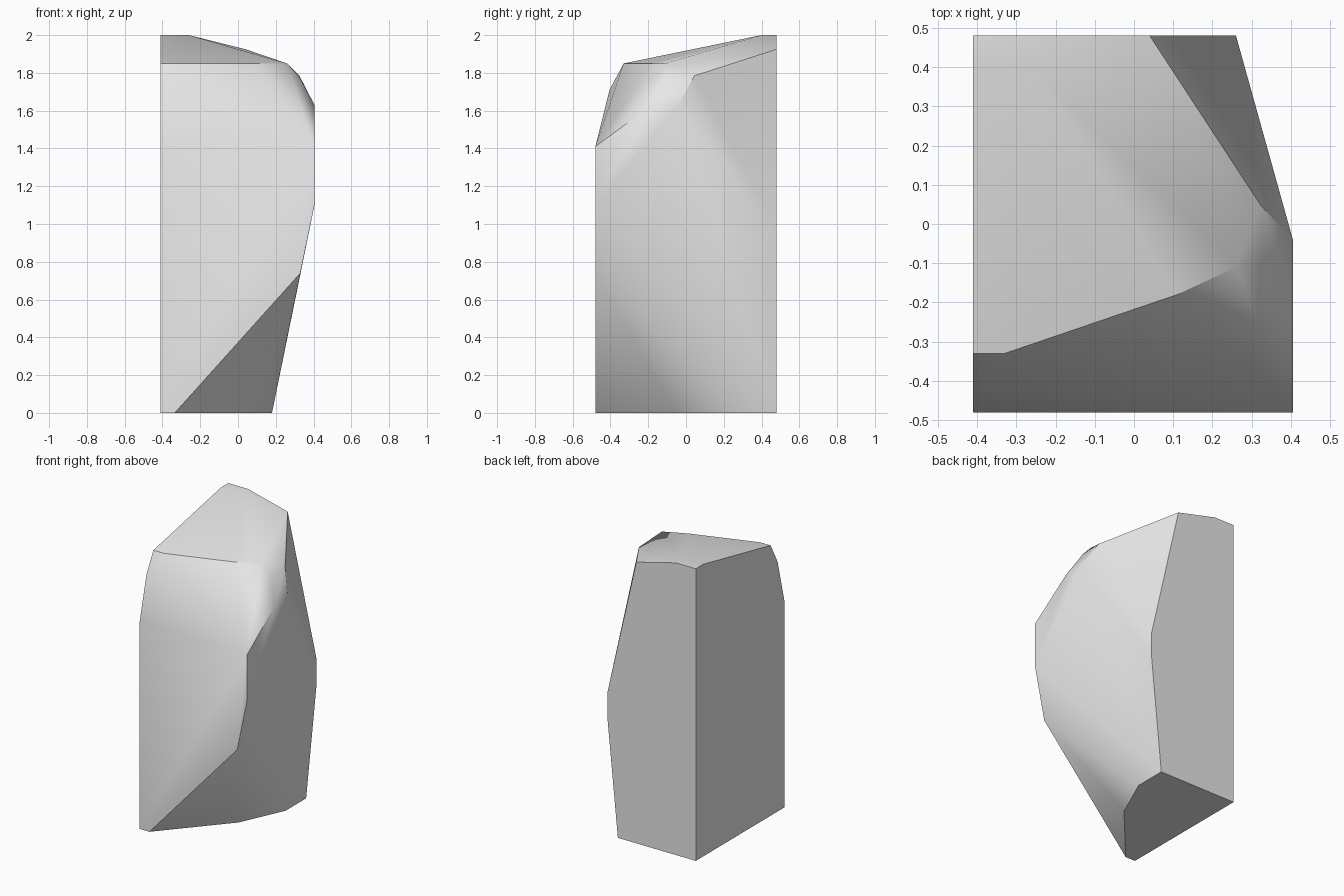
import bpy
import bmesh
import math

default_cube = bpy.data.objects.get("Cube")
if default_cube:
    bpy.data.objects.remove(default_cube, do_unlink=True)

LEFT, RIGHT = -0.41, 0.405      # flat side and widest point
FRONT, BACK = -0.48, 0.48       # flat front and flat back


def stone_material():
    material = bpy.data.materials.new("stone grey")
    colour = (0.8, 0.8, 0.8, 1.0)
    material.use_nodes = True
    material.diffuse_color = colour
    shader = next(n for n in material.node_tree.nodes if n.type == "BSDF_PRINCIPLED")
    shader.inputs["Base Color"].default_value = colour
    return material


def hull_object(name, corners, material):
    """Wrap the chiselled corners in a convex skin with clean flat facets."""
    bm = bmesh.new()
    for corner in corners:
        bm.verts.new(corner)
    result = bmesh.ops.convex_hull(bm, input=bm.verts[:], use_existing_faces=False)
    spare = {e for e in result["geom_interior"] + result["geom_unused"]
             if isinstance(e, bmesh.types.BMVert) and e.is_valid}
    bmesh.ops.delete(bm, geom=list(spare), context="VERTS")
    bmesh.ops.dissolve_limit(bm, angle_limit=math.radians(0.5),
                             verts=bm.verts[:], edges=bm.edges[:])
    bmesh.ops.recalc_face_normals(bm, faces=bm.faces[:])
    mesh = bpy.data.meshes.new(name)
    bm.to_mesh(mesh)
    bm.free()
    mesh.materials.append(material)
    obj = bpy.data.objects.new(name, mesh)
    bpy.context.collection.objects.link(obj)
    return obj


# Footprint, with the front right corner cut away
footprint = [(x, y, 0) for x, y in (
    (LEFT, BACK), (LEFT, FRONT), (-0.335, FRONT),
    (0.04, -0.05), (0.18, 0.26), (0.18, BACK))]

# Flat front slab and flat back slab, as x and z outlines
front_slab = [(x, FRONT, z) for x, z in (
    (LEFT, 1.41), (RIGHT, 1.41), (RIGHT, 1.1), (0.33, 0.74))]
back_slab = [(x, BACK, z) for x, z in (
    (LEFT, 2), (-0.26, 2), (0.04, 1.925), (0.26, 0.97), (0.26, 0.81))]

# Level front rim of the sloping top, and the crest behind it
top_rim = [(x, y, 1.85) for x, y in (
    (LEFT, -0.33), (-0.33, -0.33), (0.11, -0.18), (0.26, -0.11))]
crest = [(x, 0.4, 2) for x in (LEFT, -0.26)]

# Worn shoulder below the rim
shoulder = [(LEFT, -0.405, 1.71), (0.325, -0.11, 1.78), (0.325, 0.045, 1.785),
            (RIGHT, -0.18, 1.63), (RIGHT, -0.04, 1.63)]

rock = hull_object("rock",
                   footprint + front_slab + back_slab + top_rim + crest + shoulder,
                   stone_material())

# Soft worn facets, crisp main edges
bpy.ops.object.select_all(action="DESELECT")
rock.select_set(True)
bpy.context.view_layer.objects.active = rock
bpy.ops.object.shade_smooth_by_angle(angle=math.radians(30))
